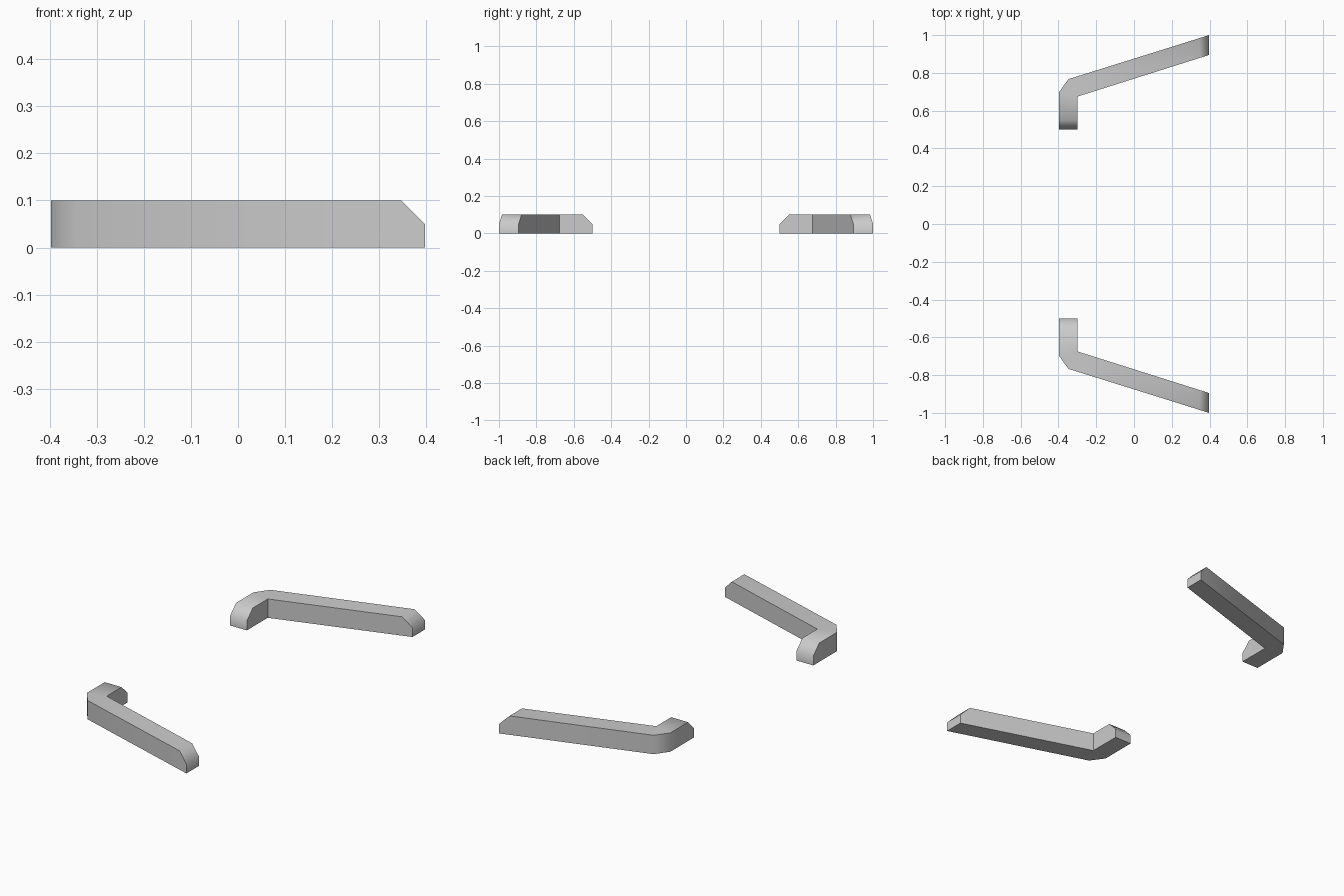
import bpy
import bmesh
import math

cube = bpy.data.objects.get("Cube")
if cube:
    bpy.data.objects.remove(cube, do_unlink=True)

grey = bpy.data.materials.new("light_grey")
grey.use_nodes = True
colour = (0.6, 0.6, 0.6, 1)
grey.diffuse_color = colour
grey.node_tree.nodes["Principled BSDF"].inputs["Base Color"].default_value = colour

TOP, LOW = 0.10, 0.05

# Sections along the bent rail: outer point, inner point, top height
SECTIONS = [
    ((-0.397, 0.50), (-0.298, 0.50), LOW),
    ((-0.397, 0.55), (-0.298, 0.55), TOP),
    ((-0.397, 0.698), (-0.298, 0.675), TOP),
    ((-0.347, 0.767), (-0.298, 0.675), TOP),
    ((0.347, 0.984), (0.347, 0.879), TOP),
    ((0.397, 1.00), (0.397, 0.895), LOW),
]


def build_rail(name, side):
    """Sweep the four-cornered section along the rail on one side."""
    bm = bmesh.new()
    rings = []
    for (ox, oy), (ix, iy), h in SECTIONS:
        corners = [(ox, oy, 0), (ox, oy, h), (ix, iy, h), (ix, iy, 0)]
        rings.append([bm.verts.new((x, y * side, z)) for x, y, z in corners])
    for a, b in zip(rings, rings[1:]):
        for i in range(4):
            j = (i + 1) % 4
            bm.faces.new((a[i], a[j], b[j], b[i]))
    bm.faces.new(rings[0])
    bm.faces.new(rings[-1])
    # Merge the shared inner corner of the bend
    bmesh.ops.remove_doubles(bm, verts=bm.verts, dist=0.0001)
    bmesh.ops.recalc_face_normals(bm, faces=bm.faces)
    mesh = bpy.data.meshes.new(name)
    bm.to_mesh(mesh)
    bm.free()
    mesh.materials.append(grey)
    rail = bpy.data.objects.new(name, mesh)
    bpy.context.collection.objects.link(rail)

    # Soft bend and end bevels, crisp long edges
    bpy.ops.object.select_all(action="DESELECT")
    rail.select_set(True)
    bpy.context.view_layer.objects.active = rail
    bpy.ops.object.shade_smooth_by_angle(angle=math.radians(50))


build_rail("back_rail", 1)
build_rail("front_rail", -1)
